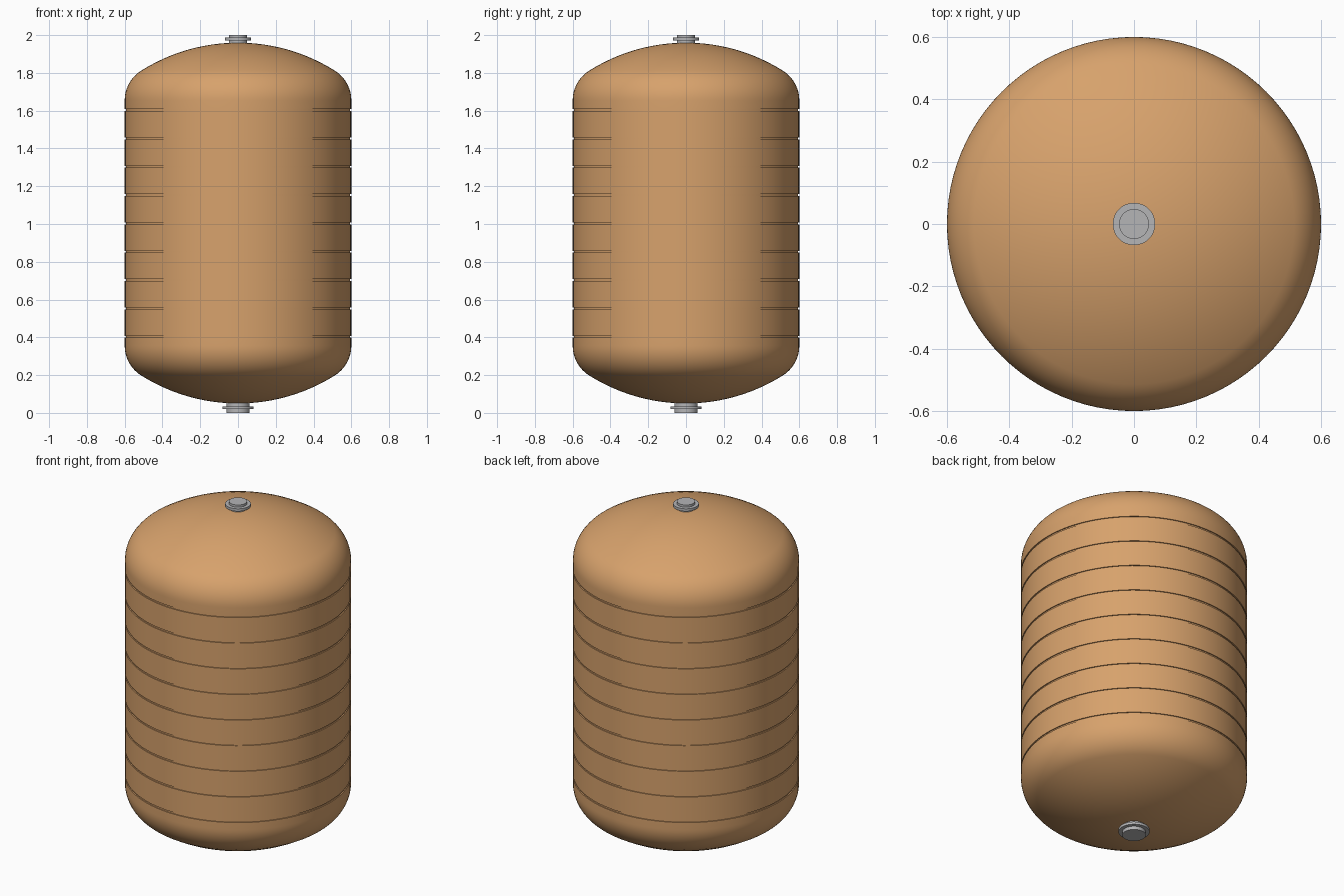
import bpy, bmesh, math

cube = bpy.data.objects.get("Cube")
if cube:
    bpy.data.objects.remove(cube, do_unlink=True)


def material(name, rgb, metallic=0.0):
    m = bpy.data.materials.new(name)
    m.use_nodes = True
    m.diffuse_color = (*rgb, 1)
    bsdf = m.node_tree.nodes["Principled BSDF"]
    bsdf.inputs["Base Color"].default_value = (*rgb, 1)
    bsdf.inputs["Roughness"].default_value = 0.5
    return m


def lathe(name, profile, mat, segments):
    """Revolve (radius, z) points, listed bottom to top, round the z axis."""
    bm = bmesh.new()
    verts = [bm.verts.new((r, 0, z)) for r, z in profile]
    edges = [bm.edges.new(pair) for pair in zip(verts, verts[1:])]
    bmesh.ops.spin(bm, geom=verts + edges, cent=(0, 0, 0), axis=(0, 0, 1),
                   angle=math.tau, steps=segments)
    bmesh.ops.remove_doubles(bm, verts=bm.verts, dist=1e-5)
    bmesh.ops.recalc_face_normals(bm, faces=bm.faces)
    mesh = bpy.data.meshes.new(name)
    bm.to_mesh(mesh)
    bm.free()
    mesh.materials.append(mat)
    obj = bpy.data.objects.new(name, mesh)
    bpy.context.collection.objects.link(obj)
    bpy.ops.object.select_all(action="DESELECT")
    obj.select_set(True)
    bpy.context.view_layer.objects.active = obj
    bpy.ops.object.shade_smooth_by_angle(angle=math.radians(30))
    return obj


tan_paint = material("tan paint", (0.68, 0.36, 0.15))
grey_metal = material("grey metal", (0.46, 0.46, 0.47))

# Dished head: a wide crown arc running tangent into a tight knuckle arc
RADIUS, CROWN, KNUCKLE = 0.6, 0.96, 0.185
BOTTOM, TOP = 0.05, 1.96
knuckle_r = RADIUS - KNUCKLE
join = math.asin(knuckle_r / (CROWN - KNUCKLE))
knuckle_drop = CROWN - (CROWN - KNUCKLE) * math.cos(join)


def head(steps=12):
    """(radius, depth below apex) from the apex out to the wall."""
    pts = []
    for i in range(steps):
        a = join * i / steps
        pts.append((CROWN * math.sin(a), CROWN * (1 - math.cos(a))))
    for i in range(steps + 1):
        a = join + (math.pi / 2 - join) * i / steps
        pts.append((knuckle_r + KNUCKLE * math.sin(a),
                    knuckle_drop - KNUCKLE * math.cos(a)))
    return pts


# Tank shell with nine shallow grooves round the wall
GROOVE_HALF, GROOVE_DEPTH = 0.005, 0.006
profile = [(r, BOTTOM + d) for r, d in head()]
for i in range(9):
    z = 0.403 + 0.15 * i
    inner = RADIUS - GROOVE_DEPTH
    profile += [(RADIUS, z - GROOVE_HALF), (inner, z - GROOVE_HALF),
                (inner, z + GROOVE_HALF), (RADIUS, z + GROOVE_HALF)]
profile += [(r, TOP - d) for r, d in reversed(head())]
lathe("tank_shell", profile, tan_paint, 96)


# Flanged pipe stubs on the axis
def fitting(name, neck, flange, z0, z1, f0, f1):
    lathe(name, [(0, z0), (neck, z0), (neck, f0), (flange, f0),
                 (flange, f1), (neck, f1), (neck, z1), (0, z1)],
          grey_metal, 48)


fitting("top_fitting", 0.048, 0.068, 1.95, 2.0, 1.972, 1.987)
fitting("bottom_fitting", 0.062, 0.083, 0.0, 0.06, 0.02, 0.035)
